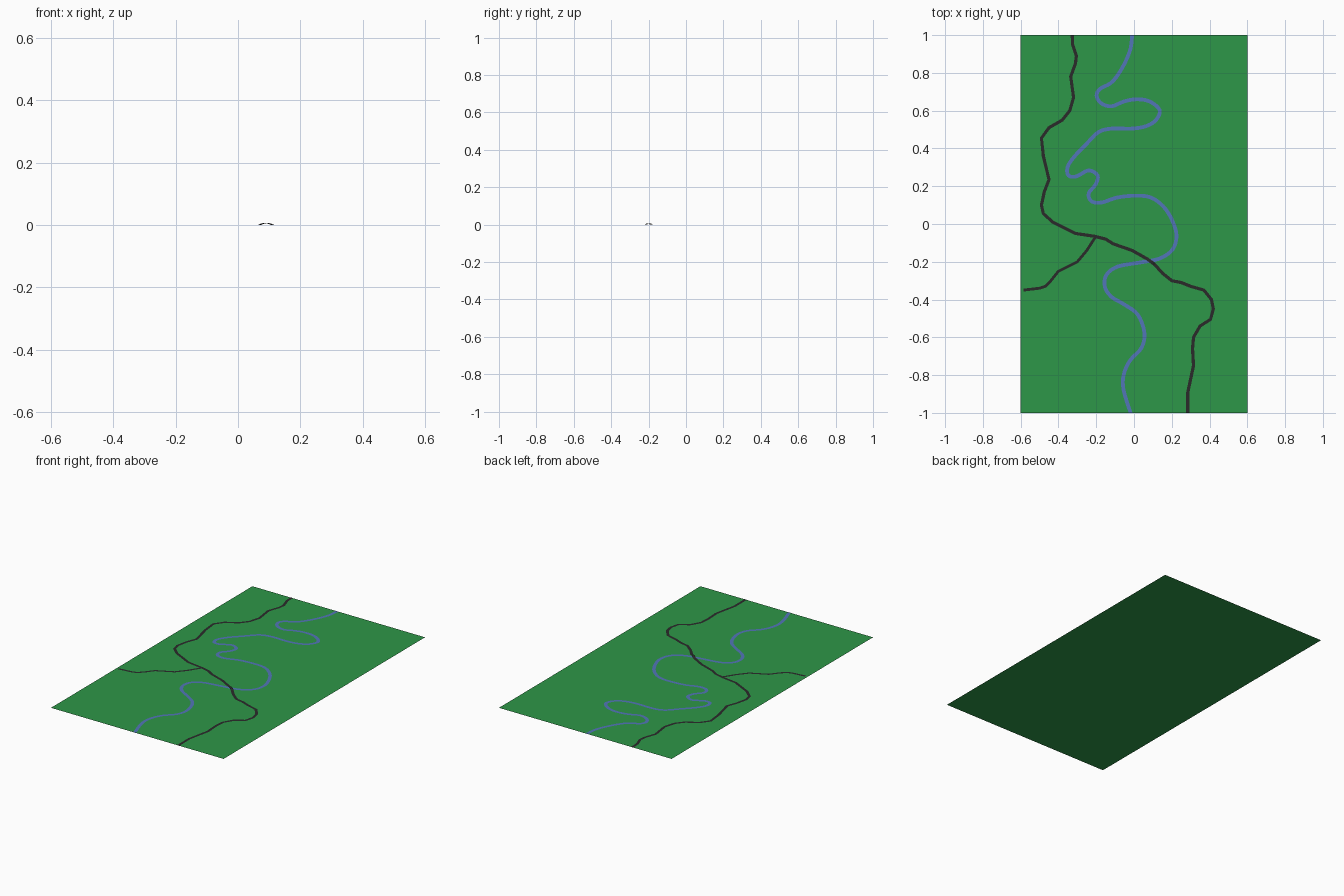
import bpy
from mathutils import Vector

if "Cube" in bpy.data.objects:
    bpy.data.objects.remove(bpy.data.objects["Cube"])


def material(name, color):
    m = bpy.data.materials.new(name)
    m.diffuse_color = (*color, 1)
    m.use_nodes = True
    m.node_tree.nodes["Principled BSDF"].inputs["Base Color"].default_value = m.diffuse_color
    return m


GRASS = material("grass green", (0.027, 0.31, 0.065))
WATER = material("river blue", (0.085, 0.18, 0.48))
ASPHALT = material("road black", (0.023, 0.023, 0.023))


def add_mesh(name, verts, faces, mat):
    me = bpy.data.meshes.new(name)
    me.from_pydata(verts, [], faces)
    me.materials.append(mat)
    ob = bpy.data.objects.new(name, me)
    bpy.context.collection.objects.link(ob)
    return ob


def smooth_path(pts, steps=4):
    """Catmull-Rom interpolation through the points."""
    p = [pts[0]] + pts + [pts[-1]]
    out = []
    for a, b, c, d in zip(p, p[1:], p[2:], p[3:]):
        for i in range(steps):
            t = i / steps
            out.append(0.5 * (2 * b + (c - a) * t + (2 * a - 5 * b + 4 * c - d) * t * t
                              + (3 * b - a - 3 * c + d) * t ** 3))
    return out + [pts[-1]]


def ribbon(name, pts, width, z, mat, lift=lambda p: 0):
    """Flat strip of constant width along a path, trimmed square at the map edge."""
    verts = []
    for i, p in enumerate(pts):
        d_in = (p - pts[max(i - 1, 0)]).normalized()
        d_out = (pts[min(i + 1, len(pts) - 1)] - p).normalized()
        d = (d_in + d_out).normalized()
        side = Vector((-d.y, d.x))
        if abs(p.y) > 0.999:
            side = Vector((-1 if d.y > 0 else 1, 0))
        for s in (-1, 1):
            q = p + side * s * width / 2
            verts.append((q.x, q.y, z + lift(p)))
    faces = [(2 * i, 2 * i + 2, 2 * i + 3, 2 * i + 1) for i in range(len(pts) - 1)]
    return add_mesh(name, verts, faces, mat)


def path(coords):
    return [Vector(c) for c in coords]


# Ground sheet
add_mesh("ground", [(-.6, -1, 0), (.6, -1, 0), (.6, 1, 0), (-.6, 1, 0)], [(0, 1, 2, 3)], GRASS)

# Meandering river
river = path([
    (-.01, 1), (-.018, .93), (-.045, .86), (-.085, .79), (-.125, .745), (-.18, .715),
    (-.198, .68), (-.175, .64), (-.12, .623), (-.055, .648), (.01, .66), (.08, .65),
    (.135, .605), (.12, .555), (.07, .52), (-.01, .505), (-.12, .505), (-.19, .485),
    (-.255, .42), (-.32, .352), (-.352, .30), (-.347, .257), (-.305, .252), (-.24, .284),
    (-.193, .257), (-.203, .21), (-.24, .162), (-.225, .12), (-.17, .114), (-.09, .14),
    (.01, .15), (.09, .14), (.155, .093), (.2, .024), (.225, -.06), (.204, -.135),
    (.135, -.183), (.03, -.204), (-.085, -.225), (-.145, -.268), (-.155, -.33),
    (-.12, -.385), (-.05, -.427), (.02, -.48), (.055, -.575), (.04, -.655),
    (-.022, -.724), (-.055, -.80), (-.055, -.88), (-.018, -1)])
ribbon("river", smooth_path(river), 0.02, 0.0004, WATER)

# Main road, arching over the river as a small bridge
road = path([
    (-.327, 1), (-.325, .95), (-.305, .89), (-.31, .85), (-.335, .78), (-.32, .67),
    (-.34, .60), (-.38, .55), (-.45, .51), (-.49, .455), (-.48, .36), (-.45, .235),
    (-.475, .17), (-.49, .10), (-.48, .055), (-.43, .01), (-.31, -.05), (-.21, -.065),
    (-.15, -.08), (-.11, -.105), (-.01, -.14), (.07, -.185), (.08, -.192), (.09, -.2),
    (.10, -.207), (.11, -.215), (.15, -.26), (.2, -.3), (.25, -.31), (.3, -.33),
    (.37, -.35), (.41, -.4), (.42, -.45), (.405, -.505), (.35, -.54), (.315, -.6),
    (.31, -.66), (.315, -.75), (.285, -.89), (.285, -1)])


def bridge(p):
    return 0.006 * max(0, 1 - ((p.x - .09) / .02) ** 2)


ribbon("main_road", road, 0.017, 0.0008, ASPHALT, bridge)

# Side road to the west
branch = path([(-.205, -.07), (-.25, -.14), (-.30, -.20), (-.40, -.25), (-.44, -.30),
               (-.47, -.33), (-.50, -.34), (-.585, -.35)])
ribbon("side_road", branch, 0.015, 0.0007, ASPHALT)
